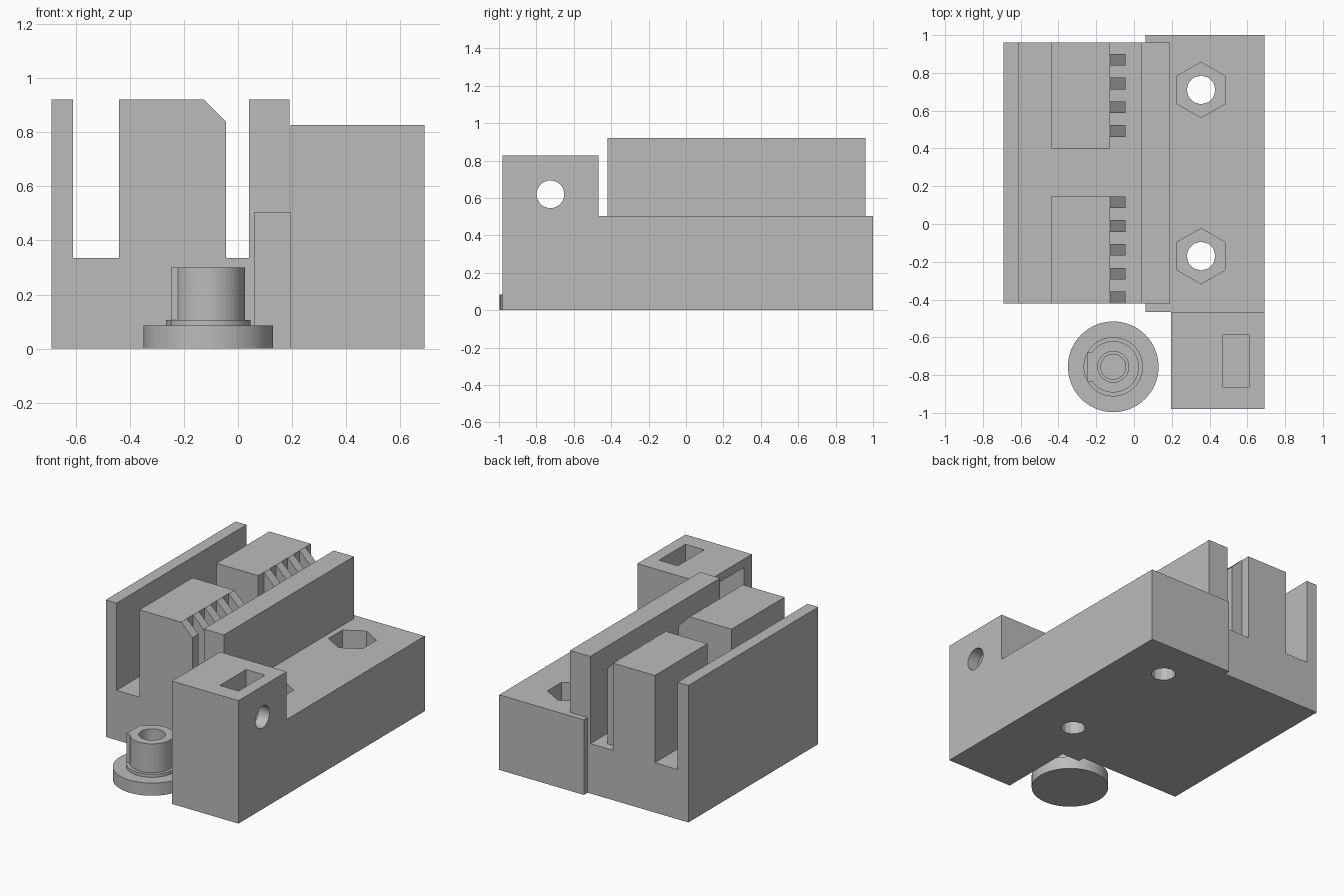
import bpy, bmesh, math
from mathutils import Matrix, Vector

if "Cube" in bpy.data.objects:
    bpy.data.objects.remove(bpy.data.objects["Cube"])

grey = bpy.data.materials.new("plain_grey")
grey.diffuse_color = (0.5, 0.5, 0.5, 1)
grey.use_nodes = True
grey.node_tree.nodes["Principled BSDF"].inputs["Base Color"].default_value = grey.diffuse_color


def prism(name, points, direction):
    """Extrude a closed 3D outline along a direction."""
    bm = bmesh.new()
    face = bm.faces.new([bm.verts.new(p) for p in points])
    new = bmesh.ops.extrude_face_region(bm, geom=[face])["geom"]
    verts = [g for g in new if isinstance(g, bmesh.types.BMVert)]
    bmesh.ops.translate(bm, verts=verts, vec=Vector(direction))
    bmesh.ops.recalc_face_normals(bm, faces=bm.faces)
    mesh = bpy.data.meshes.new(name)
    bm.to_mesh(mesh)
    bm.free()
    mesh.materials.append(grey)
    ob = bpy.data.objects.new(name, mesh)
    bpy.context.collection.objects.link(ob)
    return ob


def box(name, x0, x1, y0, y1, z0, z1):
    return prism(name, [(x0, y0, z0), (x1, y0, z0), (x1, y1, z0), (x0, y1, z0)],
                 (0, 0, z1 - z0))


def rod(name, x, y, z0, z1, r, sides, turn=0.0):
    pts = [(x + r * math.cos(turn + math.tau * i / sides),
            y + r * math.sin(turn + math.tau * i / sides), z0) for i in range(sides)]
    return prism(name, pts, (0, 0, z1 - z0))


def combine(target, tool, operation):
    mod = target.modifiers.new("combine", 'BOOLEAN')
    mod.operation, mod.solver, mod.object = operation, 'EXACT', tool
    bpy.ops.object.select_all(action='DESELECT')
    bpy.context.view_layer.objects.active = target
    target.select_set(True)
    bpy.ops.object.modifier_apply(modifier=mod.name)
    bpy.data.objects.remove(tool)


def smooth(ob):
    bpy.ops.object.select_all(action='DESELECT')
    bpy.context.view_layer.objects.active = ob
    ob.select_set(True)
    bpy.ops.object.shade_smooth_by_angle(angle=math.radians(25))


# Clamp: channelled profile run along y
FRONT, BACK, FLOOR, TOP = -0.42, 0.96, 0.335, 0.922
profile = [(-0.69, 0), (0.19, 0), (0.19, TOP), (0.04, TOP), (0.04, FLOOR), (-0.045, FLOOR),
           (-0.045, 0.84), (-0.128, TOP), (-0.44, TOP), (-0.44, FLOOR), (-0.61, FLOOR),
           (-0.61, TOP), (-0.69, TOP)]
clamp = prism("belt_clamp", [(x, FRONT, z) for x, z in profile], (0, BACK - FRONT, 0))

# Gap that splits the middle block in two
combine(clamp, box("gap", -0.5, 0.0, 0.145, 0.40, FLOOR, 1.1), 'DIFFERENCE')

# Grooves between the ribs
PITCH, RIB = 0.126, 0.062
grooves = [(FRONT + RIB + i * PITCH, FRONT + (i + 1) * PITCH) for i in range(4)]
grooves += [(0.461 + RIB + i * PITCH, 0.461 + (i + 1) * PITCH) for i in range(3)]
grooves += [(0.39, 0.461), (0.461 + RIB + 3 * PITCH, 1.0)]
for y0, y1 in grooves:
    combine(clamp, box("groove", -0.13, 0.0, y0, y1, FLOOR, 1.1), 'DIFFERENCE')

# Mounting base with a taller front block
plan = [(0.195, -0.98), (0.69, -0.98), (0.69, 1.0), (0.06, 1.0), (0.06, -0.465), (0.195, -0.465)]
base = prism("mounting_base", [(x, y, 0) for x, y in plan], (0, 0, 0.505))
combine(base, box("front_block", 0.195, 0.69, -0.98, -0.468, 0.3, 0.827), 'UNION')
combine(clamp, base, 'UNION')
clamp.name = "carriage_body"

# Bolt holes with hexagonal nut pockets
for y in (0.71, -0.17):
    combine(clamp, rod("nut_pocket", 0.355, y, 0.25, 0.7, 0.147, 6, math.pi / 6), 'DIFFERENCE')
    combine(clamp, rod("bolt_hole", 0.355, y, -0.1, 0.4, 0.076, 12), 'DIFFERENCE')

# Tension screw: nut slot, seat on the inner side, cross hole
combine(clamp, box("nut_slot", 0.47, 0.61, -0.865, -0.585, 0.46, 1.0), 'DIFFERENCE')
combine(clamp, box("seat", 0.1, 0.38, -0.895, -0.555, 0.47, 0.77), 'DIFFERENCE')
hole = [(0.3, -0.725 + 0.074 * math.cos(math.tau * i / 32),
         0.62 + 0.074 * math.sin(math.tau * i / 32)) for i in range(32)]
combine(clamp, prism("cross_hole", hole, (0.6, 0, 0)), 'DIFFERENCE')
smooth(clamp)

# Knob: flange, collar, barrel with flat key, stepped bore
KX, KY = -0.11, -0.756
knob = rod("knob", KX, KY, 0, 0.085, 0.24, 64)
combine(knob, rod("collar", KX, KY, 0.05, 0.106, 0.157, 64), 'UNION')
combine(knob, rod("barrel", KX, KY, 0.06, 0.30, 0.136, 64), 'UNION')
combine(knob, box("key", -0.248, KX - 0.09, KY - 0.077, KY + 0.077, 0.07, 0.30), 'UNION')
combine(knob, rod("bore", KX, KY, 0.2, 0.5, 0.082, 48), 'DIFFERENCE')
combine(knob, rod("inner_bore", KX, KY, 0.07, 0.3, 0.066, 48), 'DIFFERENCE')
smooth(knob)
